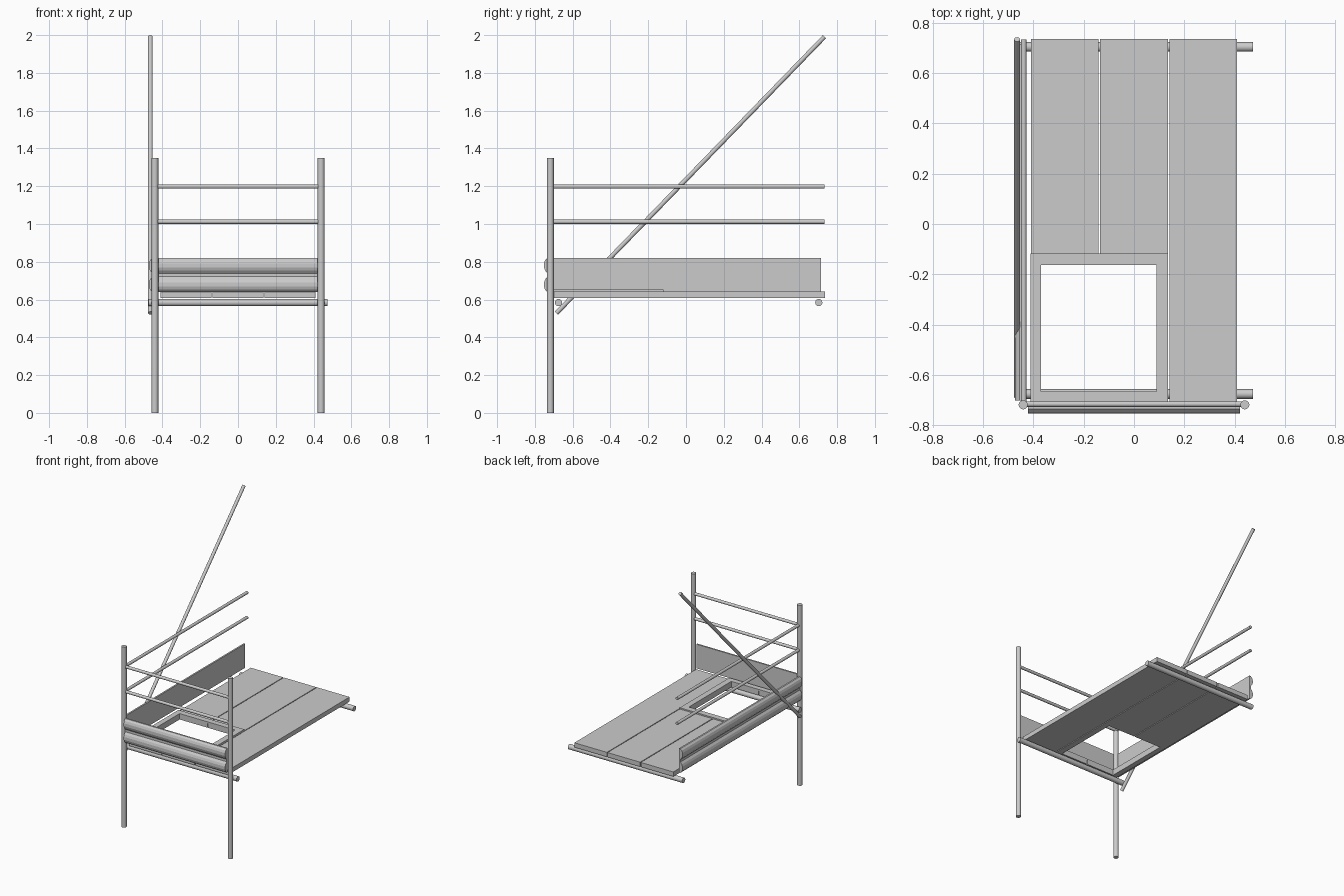
import bpy, bmesh
from mathutils import Vector

if "Cube" in bpy.data.objects:
    bpy.data.objects.remove(bpy.data.objects["Cube"])


def make_object(name, bm, smooth=False):
    bmesh.ops.recalc_face_normals(bm, faces=bm.faces[:])
    mesh = bpy.data.meshes.new(name)
    bm.to_mesh(mesh)
    bm.free()
    ob = bpy.data.objects.new(name, mesh)
    bpy.context.collection.objects.link(ob)
    if smooth:
        bpy.ops.object.select_all(action='DESELECT')
        ob.select_set(True)
        bpy.context.view_layer.objects.active = ob
        bpy.ops.object.shade_smooth_by_angle()
    return ob


def tube(name, start, end, radius):
    a, b = Vector(start), Vector(end)
    bm = bmesh.new()
    bmesh.ops.create_cone(bm, cap_ends=True, segments=20, radius1=radius,
                          radius2=radius, depth=(b - a).length)
    ob = make_object(name, bm, True)
    ob.location = (a + b) / 2
    ob.rotation_mode = 'QUATERNION'
    ob.rotation_quaternion = (b - a).to_track_quat('Z', 'Y')
    return ob


def box(name, x0, x1, y0, y1, z0, z1):
    bm = bmesh.new()
    bmesh.ops.create_cube(bm, size=1)
    for v in bm.verts:
        v.co = (x1 if v.co.x > 0 else x0, y1 if v.co.y > 0 else y0,
                z1 if v.co.z > 0 else z0)
    return make_object(name, bm)


def cut(ob, cutter):
    mod = ob.modifiers.new("opening", 'BOOLEAN')
    mod.operation = 'DIFFERENCE'
    mod.solver = 'EXACT'
    mod.object = cutter


def toe_board(name, place, start, end):
    # extrude the two-ridge profile (outward offset, height) along a run
    bm = bmesh.new()
    profile = [(0, .64), (.012, .64), (.024, .652), (.03, .668), (.03, .69),
               (.024, .706), (.012, .721), (.012, .739), (.024, .754),
               (.03, .77), (.03, .792), (.024, .808), (.012, .82), (0, .82)]
    face = bm.faces.new([bm.verts.new(place(start, o, z)) for o, z in profile])
    ext = bmesh.ops.extrude_face_region(bm, geom=[face])
    shift = Vector(place(end, 0, 0)) - Vector(place(start, 0, 0))
    bmesh.ops.translate(bm, vec=shift, verts=[
        g for g in ext['geom'] if isinstance(g, bmesh.types.BMVert)])
    # keep the starting cap so the board is closed
    if not face.is_valid:
        bm.faces.new([v for v in bm.verts][:len(profile)])
    return make_object(name, bm)


# upright posts
for side, x in (("left", -.44), ("right", .44)):
    tube(side + "_post", (x, -.718, 0), (x, -.718, 1.35), .018)

# guard rails on the front and left side
for label, z in (("lower", 1.012), ("upper", 1.198)):
    tube(label + "_front_rail", (-.44, -.715, z), (.44, -.715, z), .011)
    tube(label + "_side_rail", (-.438, -.715, z), (-.438, .733, z), .011)

# cross tubes under the deck
for label, y in (("front", -.675), ("back", .703)):
    tube(label + "_cross_tube", (-.473, y, .584), (.473, y, .584), .019)

# diagonal brace
tube("diagonal_brace", (-.464, -.686, .528), (-.464, .733, 1.9915), .012)

# deck planks with the hatch opening cut through
hatch = box("hatch_cutter", -.37, .09, -.665, -.162, .55, .75)
hatch.hide_render = True
hatch.hide_viewport = True
hatch.display_type = 'WIRE'
for label, x in (("left", -.275), ("middle", 0), ("right", .275)):
    plank = box(label + "_deck_plank", x - .1345, x + .1345,
                -.705, .735, .608, .642)
    if label != "right":
        cut(plank, hatch)

# hatch frame lying on the planks
frame = box("hatch_frame", -.41, .1345, -.705, -.118, .641, .652)
cut(frame, hatch)

# ridged toe boards
toe_board("front_toe_board", lambda t, o, z: (t, -.722 - o, z), -.42, .42)
toe_board("side_toe_board", lambda t, o, z: (-.442 - o, t, z), -.70, .715)
